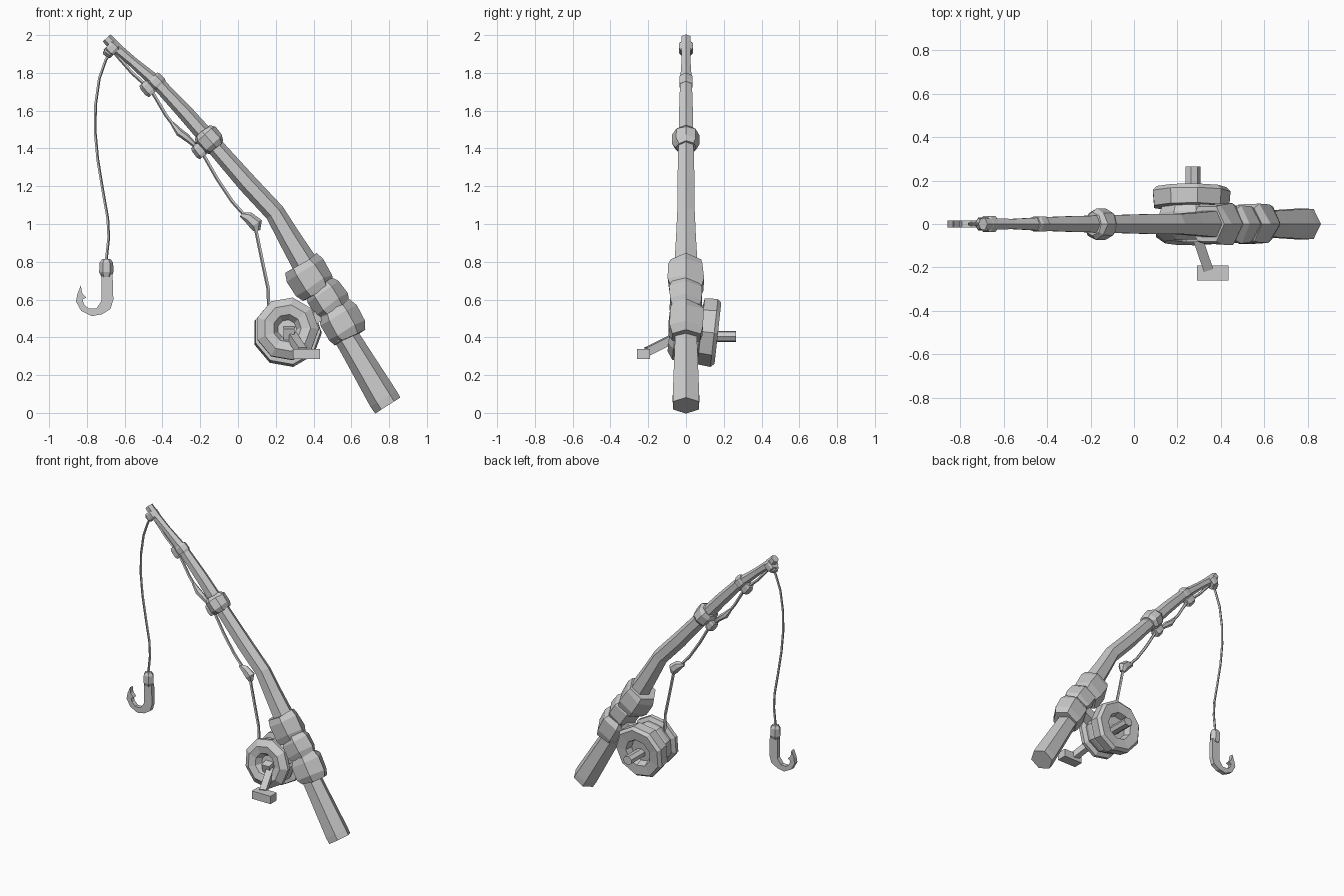
import bpy, bmesh, math, random
from mathutils import Vector, Matrix

random.seed(4)
Y = Vector((0, 1, 0))


def finish(name, bm):
    bmesh.ops.recalc_face_normals(bm, faces=bm.faces[:])
    me = bpy.data.meshes.new(name)
    bm.to_mesh(me)
    bm.free()
    ob = bpy.data.objects.new(name, me)
    bpy.context.collection.objects.link(ob)
    return ob


def tube(name, path, sides=6, depth=1.0, jitter=0.0):
    """Sweep a polygon along (x, z, radius) points lying in the y = 0 plane."""
    bm = bmesh.new()
    pts = [Vector((x, 0, z)) for x, z, r in path]
    rings = []
    for i, p in enumerate(pts):
        t = (pts[min(i + 1, len(pts) - 1)] - pts[max(i - 1, 0)]).normalized()
        n = t.cross(Y)
        ring = []
        for k in range(sides):
            a = 2 * math.pi * k / sides
            r = path[i][2] * (1 + random.uniform(-jitter, jitter))
            slip = t * random.uniform(-jitter, jitter) * 0.12
            ring.append(bm.verts.new(p + slip + r * (math.cos(a) * n + depth * math.sin(a) * Y)))
        rings.append(ring)
    for a, b in zip(rings, rings[1:]):
        for k in range(sides):
            j = (k + 1) % sides
            bm.faces.new((a[k], a[j], b[j], b[k]))
    bm.faces.new(rings[0])
    bm.faces.new(rings[-1])
    return finish(name, bm)


def band(name, start, end, r, lip=0.8, **kw):
    """Chunky ring with tapered ends around an axis from start to end."""
    a, b = Vector(start), Vector(end)
    path = [(*a.lerp(b, f), r * s) for f, s in ((0, lip), (0.22, 1), (0.75, 1), (1, lip))]
    return tube(name, path, **kw)


def lathe(name, profile, sides, matrix):
    """Spin a (radius, height) profile about local y."""
    bm = bmesh.new()
    vs = [bm.verts.new((r, h, 0)) for r, h in profile]
    es = [bm.edges.new(e) for e in zip(vs, vs[1:])]
    bmesh.ops.spin(bm, geom=vs + es, cent=(0, 0, 0), axis=Y, angle=2 * math.pi, steps=sides)
    bmesh.ops.remove_doubles(bm, verts=bm.verts[:], dist=1e-4)
    bm.transform(matrix)
    return finish(name, bm)


def plate(name, outline, thick):
    """Extruded flat outline in the xz plane."""
    bm = bmesh.new()
    f = bm.faces.new([bm.verts.new((x, -thick / 2, z)) for x, z in outline])
    new = bmesh.ops.extrude_face_region(bm, geom=[f])["geom"]
    bmesh.ops.translate(bm, vec=(0, thick, 0), verts=[v for v in new if isinstance(v, bmesh.types.BMVert)])
    return finish(name, bm)


def bar(name, a, b, w, h):
    """Box beam between two points."""
    a, b = Vector(a), Vector(b)
    bm = bmesh.new()
    bmesh.ops.create_cube(bm, size=1)
    bm.transform(Matrix.Translation((a + b) / 2) @ (b - a).to_track_quat('Y', 'Z').to_matrix().to_4x4()
                 @ Matrix.Diagonal((w, (b - a).length, h, 1)))
    return finish(name, bm)


# Bent wooden rod and its grip
tube("rod", [(-0.695, 1.985, 0.028), (-0.65, 1.935, 0.03), (-0.56, 1.86, 0.027), (-0.42, 1.74, 0.036),
             (-0.28, 1.59, 0.042), (-0.13, 1.42, 0.046), (0.05, 1.215, 0.052), (0.195, 1.06, 0.053),
             (0.27, 0.93, 0.06), (0.36, 0.78, 0.07), (0.57, 0.40, 0.072)])
tube("grip", [(0.53, 0.47, 0.065), (0.6, 0.36, 0.068), (0.77, 0.075, 0.081), (0.793, 0.039, 0.079)])

# Wrappings round the rod
for i, (a, b, r) in enumerate([((0.335, 0.79), (0.43, 0.64), 0.112),
                               ((0.43, 0.67), (0.515, 0.545), 0.103),
                               ((0.51, 0.555), (0.595, 0.40), 0.108)]):
    band(f"wrap_{i + 1}", a, b, r, lip=0.84, depth=0.95, jitter=0.06)
band("upper_collar", (-0.19, 1.49), (-0.115, 1.405), 0.068, lip=0.75, sides=8, depth=1.08, jitter=0.04)
band("middle_collar", (-0.455, 1.775), (-0.41, 1.73), 0.045, lip=0.85, depth=0.9)
band("tip_collar", (-0.685, 1.95), (-0.645, 1.91), 0.046, lip=0.8, depth=0.95)

# Line guides and knots
band("upper_guide", (-0.225, 1.42), (-0.18, 1.36), 0.036, sides=6)
band("middle_guide", (-0.50, 1.75), (-0.45, 1.69), 0.036, sides=6, depth=0.8)
band("tip_guide", (-0.70, 1.93), (-0.66, 1.90), 0.034, sides=6, depth=0.9)
tube("lower_knot", [(0.015, 1.05, 0.012), (0.055, 1.035, 0.03), (0.095, 1.0, 0.037), (0.1, 0.965, 0.018)], depth=0.8)
tube("middle_knot", [(-0.35, 1.535, 0.01), (-0.31, 1.485, 0.021), (-0.275, 1.46, 0.02), (-0.23, 1.42, 0.012)])

# Line along the rod, then hanging from the tip
tube("rod_line", [(0.165, 0.53, 0.01), (0.16, 0.66, 0.01), (0.13, 0.8, 0.01), (0.095, 0.97, 0.01), (0.05, 1.03, 0.01),
                  (-0.03, 1.12, 0.01), (-0.11, 1.24, 0.01), (-0.19, 1.38, 0.01), (-0.30, 1.47, 0.01),
                  (-0.38, 1.575, 0.01), (-0.46, 1.71, 0.01), (-0.56, 1.80, 0.01), (-0.66, 1.915, 0.01)], sides=5)
tube("hanging_line", [(-0.67, 1.92, 0.008), (-0.70, 1.87, 0.008), (-0.735, 1.77, 0.008), (-0.755, 1.63, 0.008),
                      (-0.757, 1.49, 0.008), (-0.743, 1.34, 0.008), (-0.715, 1.17, 0.008), (-0.69, 1.03, 0.008),
                      (-0.685, 0.93, 0.008), (-0.70, 0.79, 0.008)], sides=5)

# Hook
tube("hook_eye", [(-0.697, 0.815, 0.022), (-0.697, 0.795, 0.036), (-0.697, 0.745, 0.038), (-0.697, 0.72, 0.026)], depth=0.9)
plate("hook", [(-0.722, 0.735), (-0.664, 0.735), (-0.66, 0.60), (-0.675, 0.55), (-0.72, 0.522), (-0.775, 0.512),
               (-0.83, 0.54), (-0.858, 0.59), (-0.85, 0.63), (-0.832, 0.675), (-0.826, 0.635), (-0.803, 0.61),
               (-0.823, 0.60), (-0.815, 0.575), (-0.79, 0.552), (-0.75, 0.553), (-0.724, 0.59)], 0.03)

# Reel: dished front cheek, wound core and thick dished back cheek, slightly tilted
tilt = Matrix.Translation((0.26, 0, 0.44)) @ Matrix.Rotation(-0.11, 4, 'X')
lathe("reel", [(0, -0.035), (0.05, -0.035), (0.075, -0.075), (0.125, -0.085), (0.168, -0.055), (0.168, -0.03),
               (0.14, -0.015), (0.152, 0.015), (0.152, 0.045), (0.14, 0.075), (0.178, 0.08), (0.184, 0.15),
               (0.165, 0.17), (0.095, 0.165), (0.08, 0.12), (0, 0.12)], 9, tilt)
lathe("reel_peg", [(0, 0.1), (0.036, 0.1), (0.036, 0.265), (0, 0.265)], 7,
      Matrix.Translation((0.27, 0, 0.405)) @ Matrix.Diagonal((1, 1, 0.85, 1)))
bar("reel_foot", (0.37, 0.02, 0.48), (0.49, 0.02, 0.55), 0.07, 0.06)

# Crank handle
bar("crank_hub", (0.27, -0.02, 0.43), (0.27, -0.075, 0.415), 0.06, 0.06)
bar("crank_arm", (0.285, -0.045, 0.405), (0.34, -0.205, 0.325), 0.045, 0.045)
bar("crank_handle", (0.29, -0.225, 0.312), (0.435, -0.225, 0.312), 0.07, 0.055)
